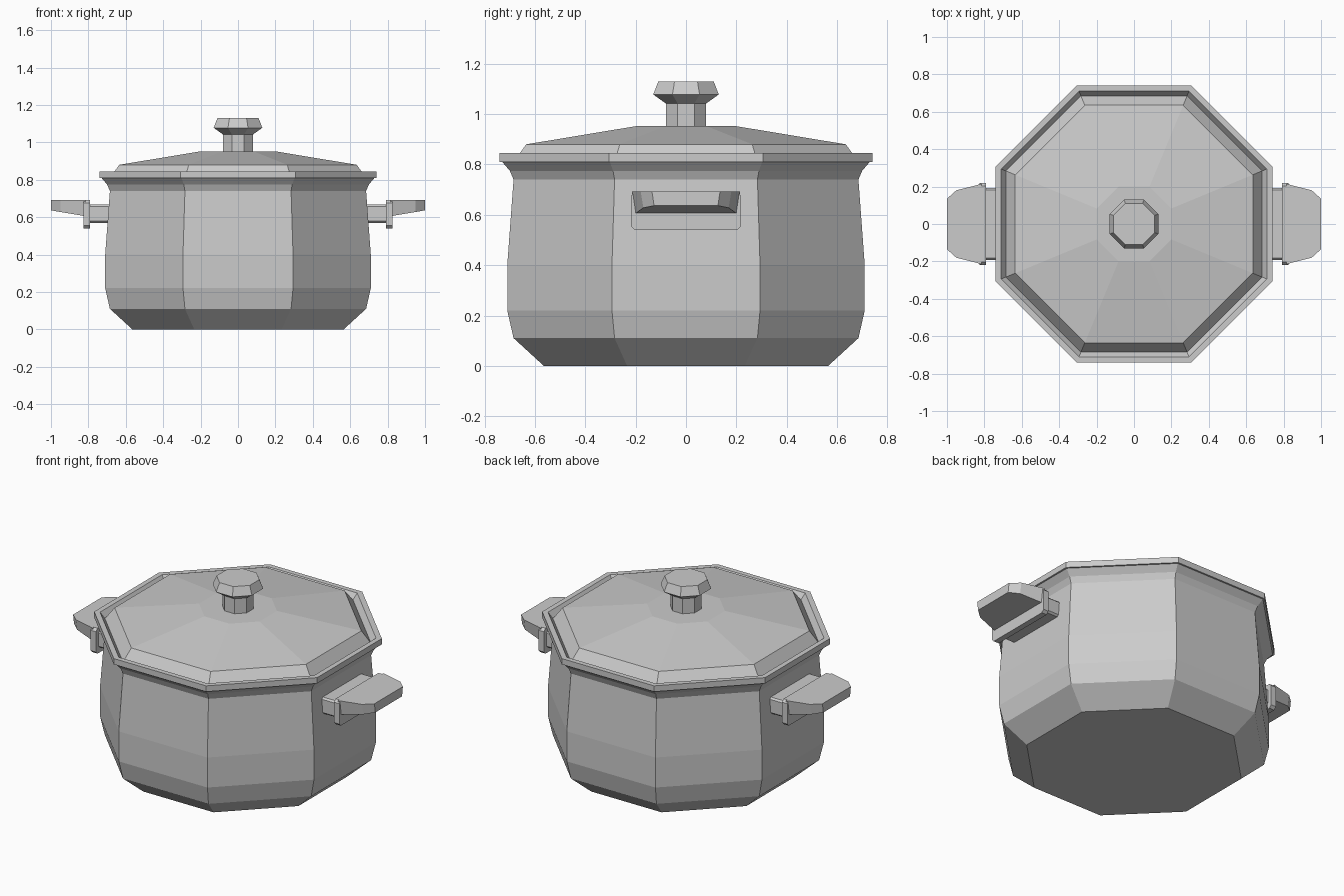
import bpy, bmesh, math

cube = bpy.data.objects.get("Cube")
if cube:
    bpy.data.objects.remove(cube, do_unlink=True)

SIDES = 8


def make_material(name, colour):
    mat = bpy.data.materials.new(name)
    mat.use_nodes = True
    mat.diffuse_color = colour
    mat.node_tree.nodes["Principled BSDF"].inputs["Base Color"].default_value = colour
    return mat


metal = make_material("light grey metal", (0.6, 0.6, 0.6, 1))


def finish(bm, name):
    bmesh.ops.recalc_face_normals(bm, faces=bm.faces)
    mesh = bpy.data.meshes.new(name)
    bm.to_mesh(mesh)
    bm.free()
    mesh.materials.append(metal)
    obj = bpy.data.objects.new(name, mesh)
    bpy.context.collection.objects.link(obj)
    return obj


def turned(name, profile):
    """Octagonal turning; profile holds (flat-to-centre distance, height)."""
    bm = bmesh.new()
    rings = []
    for apothem, z in profile:
        r = apothem / math.cos(math.pi / SIDES)
        angles = [(i + 0.5) * math.tau / SIDES for i in range(SIDES)]
        rings.append([bm.verts.new((r * math.cos(a), r * math.sin(a), z)) for a in angles])
    for low, high in zip(rings, rings[1:]):
        for i in range(SIDES):
            j = (i + 1) % SIDES
            bm.faces.new((low[i], low[j], high[j], high[i]))
    bm.faces.new(rings[0][::-1])
    bm.faces.new(rings[-1])
    return finish(bm, name)


def loft(name, lower, upper, side):
    """Solid between two matching outlines, turned to face one side."""
    bm = bmesh.new()
    a = [bm.verts.new((side * x, y, z)) for x, y, z in lower]
    b = [bm.verts.new((side * x, y, z)) for x, y, z in upper]
    bm.faces.new(a)
    bm.faces.new(b)
    for i in range(len(a)):
        j = (i + 1) % len(a)
        bm.faces.new((a[i], a[j], b[j], b[i]))
    return finish(bm, name)


def slab(name, x0, x1, half_width, z0, z1, chamfer, side):
    """Upright plate with clipped corners."""
    w, c = half_width, chamfer
    outline = [(w, z0 + c), (w, z1 - c), (w - c, z1), (c - w, z1),
               (-w, z1 - c), (-w, z0 + c), (c - w, z0), (w - c, z0)]
    return loft(name, [(x0, y, z) for y, z in outline],
                [(x1, y, z) for y, z in outline], side)


# Pot body with flared rim and the recess that holds the lid
turned("pot_body", [(0.565, 0), (0.685, 0.11), (0.71, 0.22), (0.71, 0.4),
                    (0.685, 0.74), (0.70, 0.775), (0.73, 0.81), (0.74, 0.81),
                    (0.74, 0.845), (0.71, 0.845), (0.685, 0.81)])

# Lid
turned("lid", [(0.685, 0.805), (0.685, 0.81), (0.635, 0.88), (0.2, 0.952)])

# Lid knob
turned("knob_stem", [(0.08, 0.94), (0.08, 1.05)])
turned("knob", [(0.08, 1.042), (0.13, 1.078), (0.11, 1.13)])

# Side handles: bracket, plate and tapered grip
for label, side in (("left", 1), ("right", -1)):
    slab(label + "_handle_bracket", 0.66, 0.80, 0.192, 0.57, 0.668, 0.01, side)
    slab(label + "_handle_plate", 0.79, 0.825, 0.218, 0.54, 0.692, 0.015, side)
    half = [(0.815, 0.215), (0.84, 0.208), (0.95, 0.18), (1.0, 0.135)]
    outline = half + [(x, -y) for x, y in reversed(half)]
    top = [(x, y, 0.692) for x, y in outline]
    bottom = [(x, y * 0.94, 0.605 + 0.17 * (x - 0.815)) for x, y in outline]
    loft(label + "_handle_grip", bottom, top, side)
